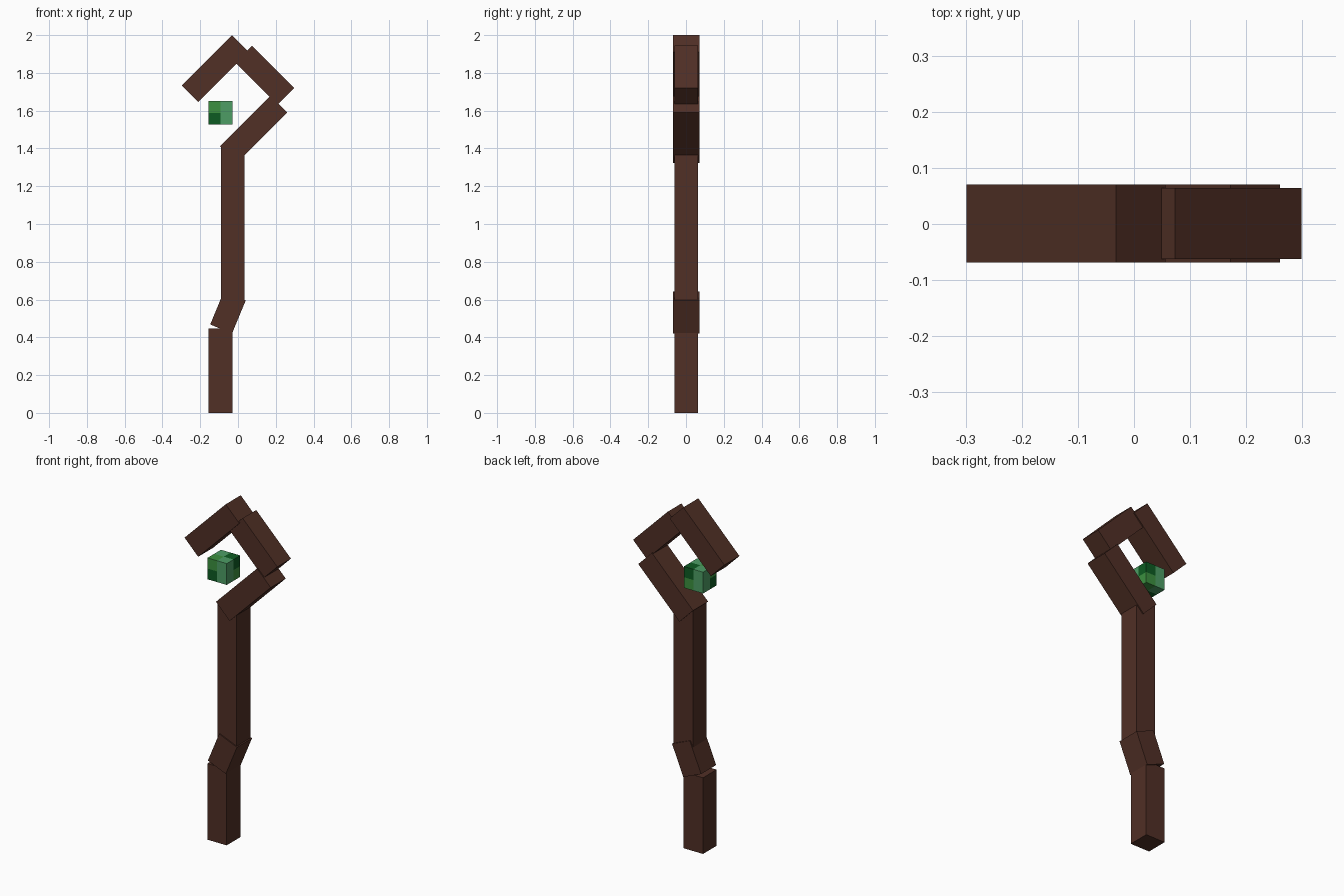
import bpy
import bmesh
from math import radians
from mathutils import Matrix, Vector

default = bpy.data.objects.get("Cube")
if default:
    bpy.data.objects.remove(default, do_unlink=True)


def material(name, rgb):
    mat = bpy.data.materials.new(name)
    mat.use_nodes = True
    color = (*rgb, 1)
    mat.diffuse_color = color
    bsdf = next(n for n in mat.node_tree.nodes if n.type == "BSDF_PRINCIPLED")
    bsdf.inputs["Base Color"].default_value = color
    return mat


wood = material("dark_brown_wood", (0.082, 0.029, 0.019))
light_green = material("light_green", (0.075, 0.34, 0.13))
leaf_green = material("leaf_green", (0.045, 0.28, 0.05))
deep_green = material("deep_green", (0.004, 0.105, 0.016))

WIDTH = 0.125
THIN, DEEP = 0.126, 0.139
MID_Y = 0.001


def block(name, x, z, length, tilt, depth, mats, cuts=0):
    """Box whose long axis leans from vertical toward +x by tilt degrees."""
    bm = bmesh.new()
    bmesh.ops.create_cube(bm, size=1)
    if cuts:
        bmesh.ops.subdivide_edges(bm, edges=bm.edges[:], cuts=cuts, use_grid_fill=True)
    bmesh.ops.scale(bm, vec=Vector((WIDTH, depth, length)), verts=bm.verts)
    bmesh.ops.rotate(bm, matrix=Matrix.Rotation(radians(tilt), 3, "Y"), verts=bm.verts)
    bmesh.ops.recalc_face_normals(bm, faces=bm.faces)
    mesh = bpy.data.meshes.new(name)
    bm.to_mesh(mesh)
    bm.free()
    for mat in mats:
        mesh.materials.append(mat)
    obj = bpy.data.objects.new(name, mesh)
    obj.location = (x, MID_Y, z)
    bpy.context.collection.objects.link(obj)
    return obj


# Staff shaft and crook, from the ground up
for name, x, z, length, tilt, depth in (
    ("lower_shaft", -0.0925, 0.223, 0.446, 0, THIN),
    ("shaft_bend", -0.053, 0.532, 0.19, 22.5, DEEP),
    ("upper_shaft", -0.0275, 1.0, 0.83, 0, THIN),
    ("crook_base", 0.0825, 1.501, 0.377, 45, DEEP),
    ("crook_side", 0.1415, 1.7875, 0.318, -45, THIN),
    ("crook_tip", -0.121, 1.8225, 0.377, 45, DEEP),
):
    block(name, x, z, length, tilt, depth, [wood])

# Floating gem, coloured by corner
gem = block("gem", -0.0925, 1.588, WIDTH, 0, WIDTH,
            [light_green, leaf_green, deep_green], cuts=1)
for face in gem.data.polygons:
    # Face centres pulled outward decide the corner they belong to
    cx, cy, cz = face.center
    if cx * cy > 0:
        face.material_index = 1 if (cx < 0) == (cz > 0) else 2
    else:
        face.material_index = 0
